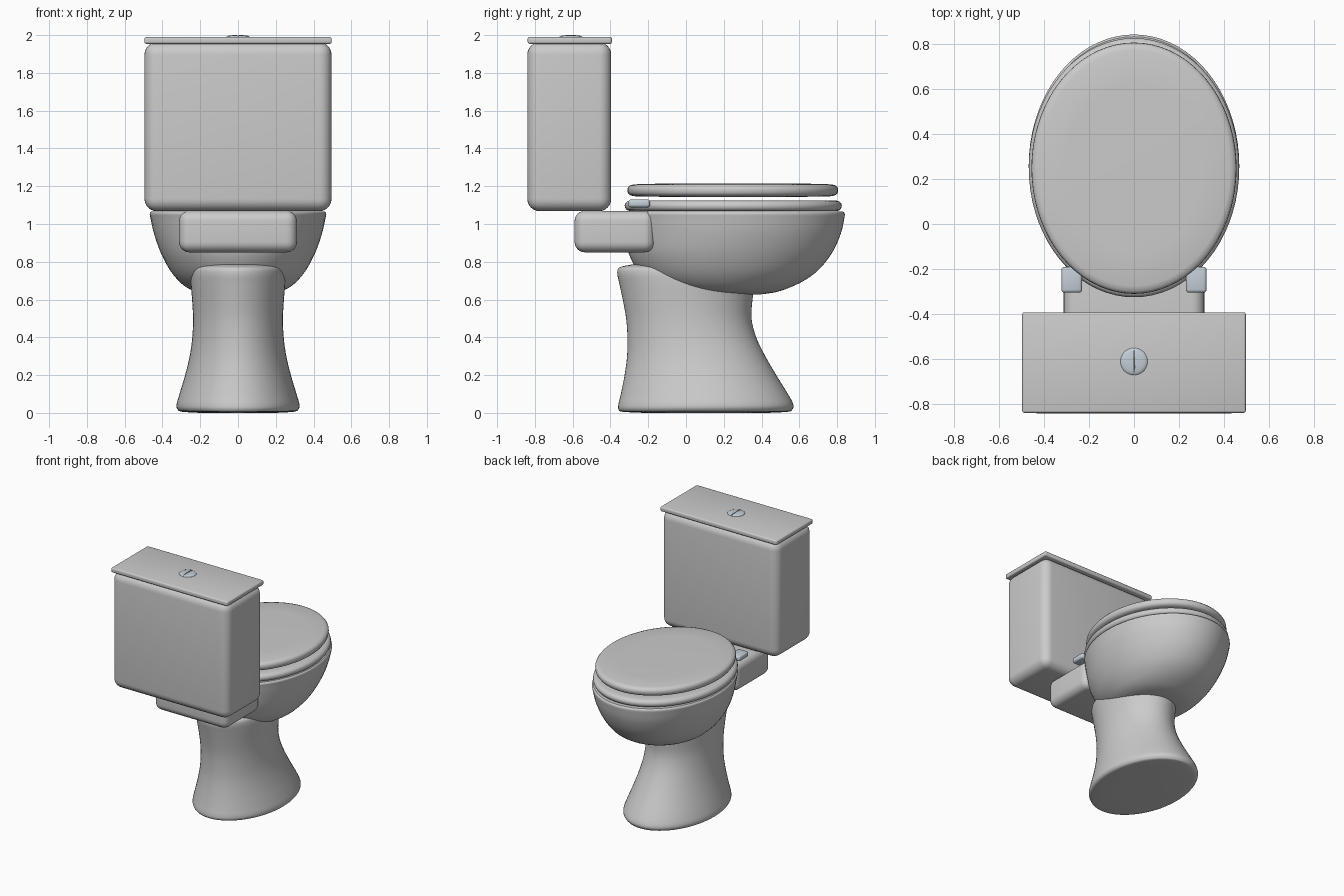
import bpy, bmesh, math

N = 72
metal = bpy.data.materials.new("brushed_metal")
metal.diffuse_color = (0.55, 0.62, 0.68, 1)


def finish(ob, mat=None):
    if mat:
        ob.data.materials.append(mat)
    bpy.ops.object.select_all(action='DESELECT')
    ob.select_set(True)
    bpy.context.view_layer.objects.active = ob
    bpy.ops.object.shade_smooth_by_angle(angle=math.radians(40))
    return ob


def smooth_rows(rows, steps=4):
    # Catmull-Rom interpolation between cross-sections
    out = []
    for i in range(len(rows) - 1):
        a, b, c, d = (rows[max(0, min(len(rows) - 1, i + k))] for k in (-1, 0, 1, 2))
        for s in range(steps):
            t = s / steps
            out.append(tuple(0.5 * (2 * q + (r - p) * t + (2 * p - 5 * q + 4 * r - w) * t * t
                                    + (3 * q - p - 3 * r + w) * t ** 3)
                             for p, q, r, w in zip(a, b, c, d)))
    return out + [rows[-1]]


def loft(name, rows, closed=False):
    # each row is an ellipse: z, half width, back y, front y
    bm = bmesh.new()
    rings = []
    for z, rx, y0, y1 in rows:
        rings.append([bm.verts.new((rx * math.cos(2 * math.pi * i / N),
                                    (y0 + y1) / 2 + (y1 - y0) / 2 * math.sin(2 * math.pi * i / N), z))
                      for i in range(N)])
    pairs = list(zip(rings, rings[1:]))
    if closed:
        pairs.append((rings[-1], rings[0]))
    else:
        bm.faces.new(rings[0])
        bm.faces.new(rings[-1])
    for a, b in pairs:
        for i in range(N):
            j = (i + 1) % N
            bm.faces.new((a[i], a[j], b[j], b[i]))
    bmesh.ops.recalc_face_normals(bm, faces=bm.faces)
    me = bpy.data.meshes.new(name)
    bm.to_mesh(me)
    bm.free()
    ob = bpy.data.objects.new(name, me)
    bpy.context.collection.objects.link(ob)
    return finish(ob)


def box(name, lo, hi, r, mat=None, seg=6):
    bpy.ops.mesh.primitive_cube_add(size=1, location=[(a + b) / 2 for a, b in zip(lo, hi)])
    ob = bpy.context.object
    ob.name = name
    ob.scale = [b - a for a, b in zip(lo, hi)]
    bpy.ops.object.transform_apply(location=False, rotation=False, scale=True)
    if r:
        m = ob.modifiers.new("round", 'BEVEL')
        m.width = r
        m.segments = seg
        bpy.ops.object.modifier_apply(modifier=m.name)
    return finish(ob, mat)


# Flared pedestal
loft("pedestal", smooth_rows([
    (0.0, 0.20, -0.22, 0.43), (0.006, 0.295, -0.335, 0.54), (0.018, 0.32, -0.357, 0.563),
    (0.045, 0.325, -0.358, 0.568), (0.10, 0.31, -0.345, 0.54), (0.20, 0.28, -0.325, 0.478),
    (0.30, 0.256, -0.312, 0.42), (0.40, 0.242, -0.31, 0.372), (0.50, 0.238, -0.317, 0.347),
    (0.60, 0.243, -0.335, 0.352), (0.68, 0.25, -0.352, 0.365), (0.74, 0.25, -0.364, 0.36),
    (0.77, 0.238, -0.352, 0.34), (0.785, 0.20, -0.29, 0.28)]))

# Bowl, with a hollow inside
outer = smooth_rows([
    (0.628, 0.10, 0.08, 0.40), (0.638, 0.20, -0.03, 0.47), (0.66, 0.265, -0.12, 0.54),
    (0.70, 0.315, -0.20, 0.625), (0.76, 0.363, -0.26, 0.705), (0.85, 0.41, -0.305, 0.775),
    (0.95, 0.445, -0.318, 0.82), (1.03, 0.463, -0.325, 0.838), (1.055, 0.467, -0.327, 0.84),
    (1.066, 0.458, -0.318, 0.831)])
inner = smooth_rows([
    (1.066, 0.36, -0.20, 0.72), (1.04, 0.35, -0.19, 0.71), (0.90, 0.31, -0.15, 0.64),
    (0.77, 0.20, -0.04, 0.46), (0.73, 0.08, 0.08, 0.30)])
loft("bowl", outer + inner)

# Shelf joining the bowl to the tank
box("rear_shelf", (-0.312, -0.59, 0.85), (0.312, -0.165, 1.07), 0.055)

# Seat ring
loft("seat", [
    (1.068, 0.44, -0.295, 0.80), (1.074, 0.457, -0.314, 0.815), (1.085, 0.465, -0.322, 0.822),
    (1.097, 0.467, -0.325, 0.825), (1.108, 0.464, -0.322, 0.822), (1.118, 0.456, -0.313, 0.813),
    (1.124, 0.44, -0.295, 0.797), (1.124, 0.33, -0.17, 0.68), (1.115, 0.315, -0.155, 0.665),
    (1.08, 0.315, -0.155, 0.665), (1.068, 0.33, -0.17, 0.68)], closed=True)

# Closed seat cover
loft("seat_cover", [
    (1.144, 0.30, -0.13, 0.63), (1.147, 0.425, -0.275, 0.77), (1.153, 0.445, -0.298, 0.793),
    (1.165, 0.453, -0.308, 0.803), (1.18, 0.455, -0.31, 0.805), (1.193, 0.453, -0.308, 0.803),
    (1.204, 0.445, -0.298, 0.793), (1.21, 0.425, -0.275, 0.77), (1.214, 0.30, -0.13, 0.63)])

# Hinges
for side, s in (("left", -1), ("right", 1)):
    x0, x1 = sorted((0.23 * s, 0.322 * s))
    box(side + "_hinge", (x0, -0.305, 1.088), (x1, -0.19, 1.13), 0.014, metal, 3)

# Tank and its lid
box("tank", (-0.495, -0.84, 1.068), (0.495, -0.396, 1.962), 0.065)
box("tank_lid", (-0.496, -0.838, 1.954), (0.496, -0.392, 1.99), 0.01, seg=3)

# Flush button, domed and split in two halves
button = loft("flush_button", [
    (1.975, 0.06, -0.67, -0.55), (1.991, 0.06, -0.67, -0.55), (1.995, 0.056, -0.666, -0.554),
    (1.998, 0.044, -0.654, -0.566), (2.0, 0.02, -0.63, -0.59)])
button.data.materials.append(metal)
slot = box("slot_cutter", (-0.003, -0.69, 1.988), (0.003, -0.53, 2.02), 0)
slot.hide_render = True
slot.hide_viewport = True
cut = button.modifiers.new("slot", 'BOOLEAN')
cut.operation = 'DIFFERENCE'
cut.object = slot
